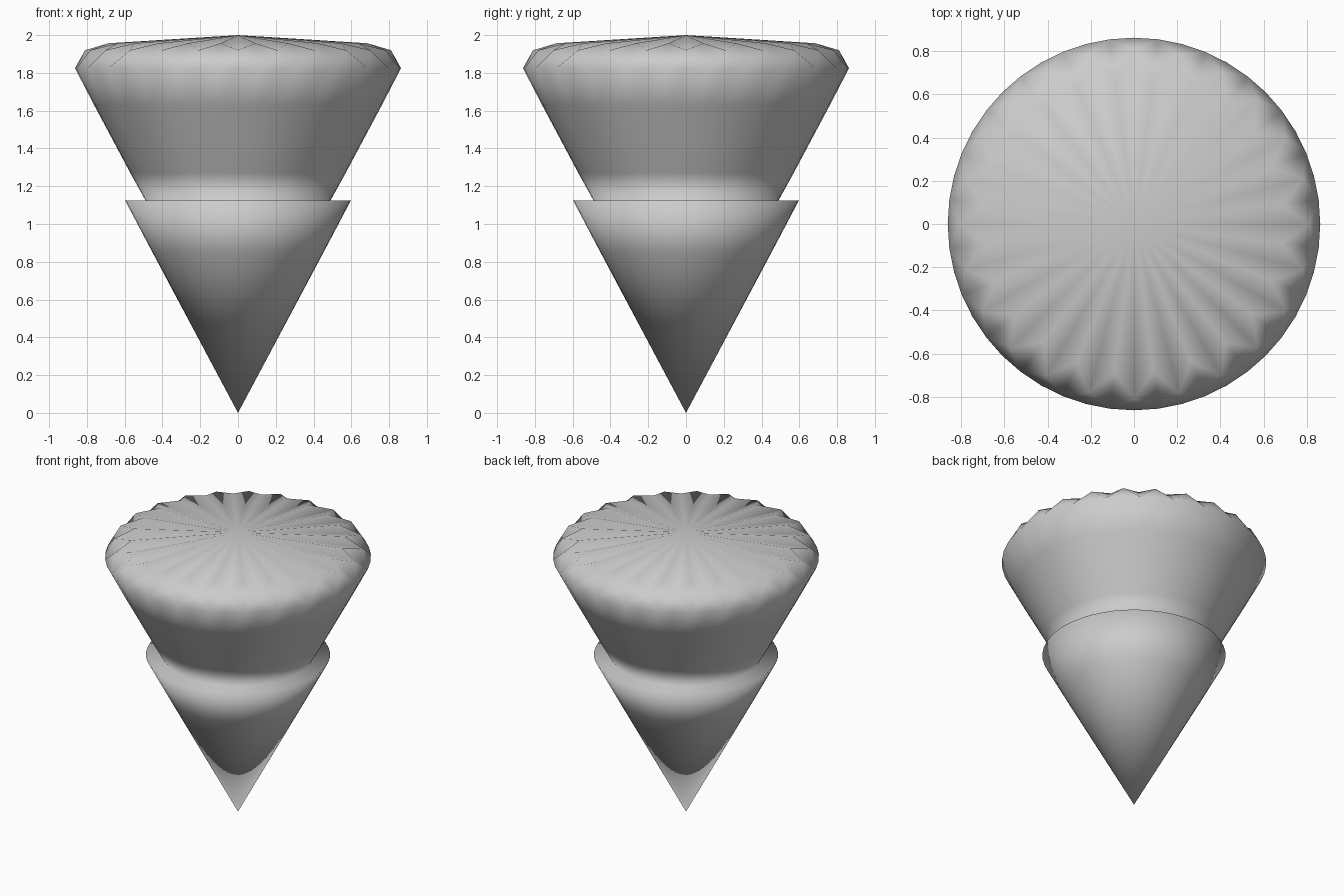
import bpy, bmesh
from math import sin, cos, pi

if "Cube" in bpy.data.objects:
    bpy.data.objects.remove(bpy.data.objects["Cube"])

SEGMENTS = 48


def ring(bm, radius, z, start=0, step=1):
    return [bm.verts.new((radius * cos(2 * pi * i / SEGMENTS),
                          radius * sin(2 * pi * i / SEGMENTS), z))
            for i in range(start, SEGMENTS, step)]


bm = bmesh.new()

# Stepped conical body: profile of (radius, height) above the tip
profile = [(0.453, 0.85), (0.598, 1.125), (0.49, 1.125),
           (0.57, 1.27), (0.762, 1.63), (0.863, 1.825)]
rings = [ring(bm, r, z) for r, z in profile]
tip = bm.verts.new((0, 0, 0))
for i in range(SEGMENTS):
    j = (i + 1) % SEGMENTS
    bm.faces.new((tip, rings[0][j], rings[0][i]))
    for a, b in zip(rings, rings[1:]):
        bm.faces.new((a[i], a[j], b[j], b[i]))

# Fluted crown: alternating outer points and inner ridges, pleated to the apex
rim = rings[-1]
outer = ring(bm, 0.81, 1.92, 0, 2)
inner = ring(bm, 0.69, 1.957, 1, 2)
apex = bm.verts.new((0, 0, 2))
n = len(outer)
for k in range(n):
    o, v, o2 = outer[k], inner[k], outer[(k + 1) % n]
    r0, r1, r2 = rim[2 * k], rim[2 * k + 1], rim[(2 * k + 2) % SEGMENTS]
    bm.faces.new((apex, o, v))
    bm.faces.new((apex, v, o2))
    bm.faces.new((o, r1, v))
    bm.faces.new((v, r1, o2))
    bm.faces.new((r0, r1, o))
    bm.faces.new((r1, r2, o2))

bmesh.ops.recalc_face_normals(bm, faces=bm.faces)
for f in bm.faces:
    f.smooth = True
mesh = bpy.data.meshes.new("stepped_cone")
bm.to_mesh(mesh)
bm.free()
obj = bpy.data.objects.new("stepped_cone", mesh)
bpy.context.collection.objects.link(obj)
